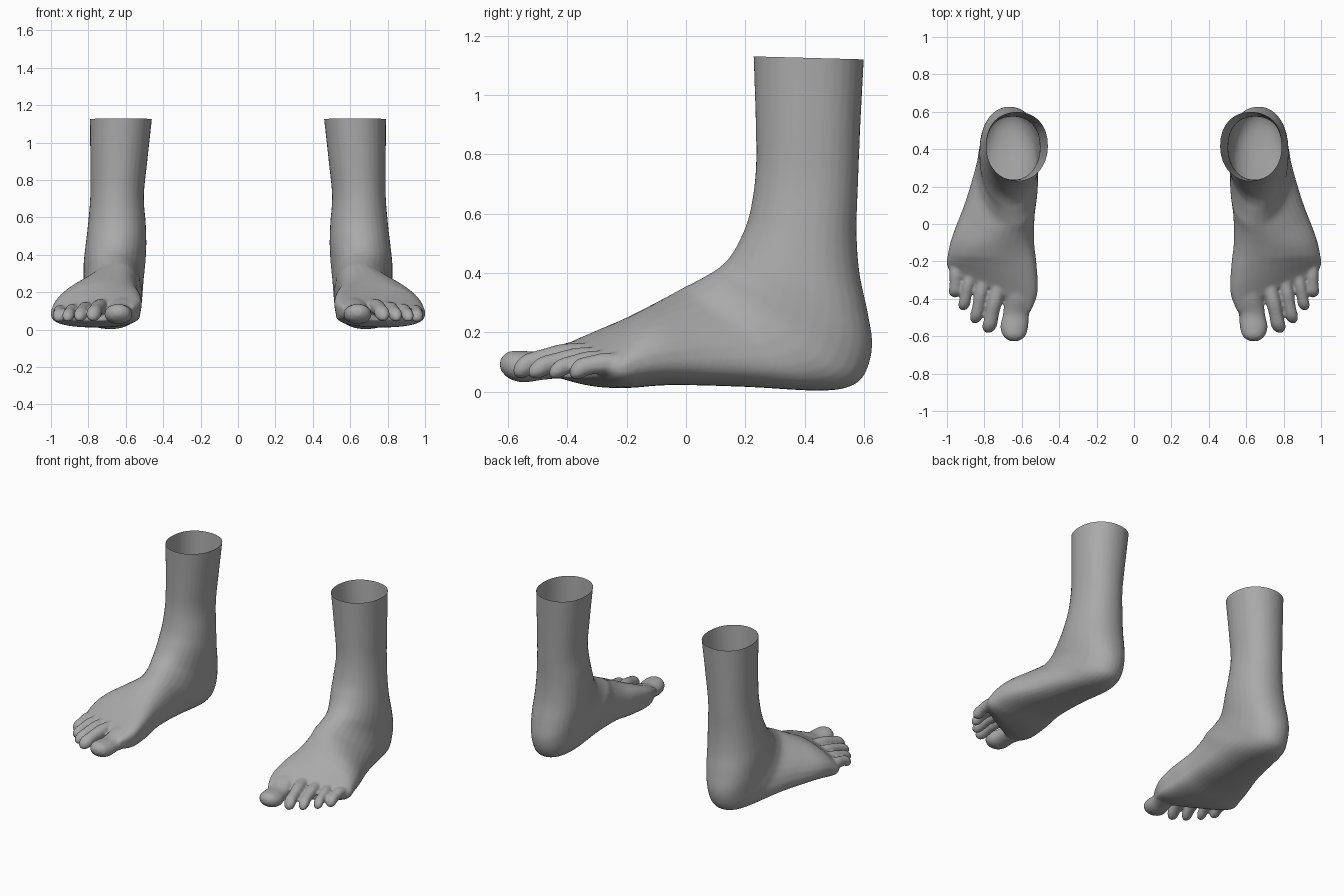
import bpy, bmesh, math
from mathutils import Vector

if "Cube" in bpy.data.objects:
    bpy.data.objects.remove(bpy.data.objects["Cube"])

SIDES = 32


def clamp(v):
    return max(0.0, min(1.0, v))


def spline(rows, steps=5):
    """Catmull-Rom interpolation of section parameters."""
    rows = [Vector(r) for r in rows]
    out = []
    for i in range(len(rows) - 1):
        a, b, c, d = rows[max(i - 1, 0)], rows[i], rows[i + 1], rows[min(i + 2, len(rows) - 1)]
        for k in range(steps):
            t = k / steps
            out.append(0.5 * (2 * b + (c - a) * t + (2 * a - 5 * b + 4 * c - d) * t * t
                              + (3 * b - a - 3 * c + d) * t ** 3))
    return out + [rows[-1]]


def loft(bm, rows, arched=False):
    """Closed loft. Row: top y, top z, bottom y, bottom z, x min, x max."""
    rings = []
    for ty, tz, by, bz, x0, x1 in spline(rows):
        # Towards the toes the section flattens, its ridge moves inward and it slants
        f = clamp((.10 - ty) / .32) if arched else 0
        skew = .55 * clamp((-.18 - ty) / .2) if arched else 0
        m, cx, hw, ring = .5 - .12 * f, (x0 + x1) / 2, (x1 - x0) / 2, []
        for i in range(SIDES):
            a = 2 * math.pi * i / SIDES
            s, c = math.sin(a), math.cos(a)
            h = m + (1 - m) * c if c > 0 else m - m * abs(c) ** (.85 - .2 * f)
            dx = hw * math.copysign(abs(s) ** (.95 - .1 * f), s)
            x = cx + dx - .1 * f * max(c, 0) ** 1.5
            ring.append(bm.verts.new((x, by + (ty - by) * h + skew * dx, bz + (tz - bz) * h)))
        rings.append(ring)
    for r, q in zip(rings, rings[1:]):
        for i in range(SIDES):
            j = (i + 1) % SIDES
            bm.faces.new((r[i], r[j], q[j], q[i]))
    bm.faces.new(rings[0])
    bm.faces.new(rings[-1])


def toe(bm, path):
    """Toe from points x, y, z, half width, half height."""
    loft(bm, [(y, z + rz, y, z - rz, x - rx, x + rx) for x, y, z, rx, rz in path])


bm = bmesh.new()

# Shin, ankle, heel and instep as one bent loft
loft(bm, [
    (.225, 1.20, .604, 1.20, .452, .792),
    (.235, .90, .588, .90, .485, .79),
    (.234, .73, .580, .70, .503, .79),
    (.212, .59, .575, .54, .493, .802),
    (.178, .505, .585, .40, .490, .815),
    (.145, .45, .612, .27, .495, .825),
    (.108, .415, .628, .16, .503, .827),
    (.070, .392, .608, .07, .508, .827),
    (.030, .37, .560, .02, .512, .835),
    (-.01, .35, .450, .003, .515, .85),
    (-.06, .322, .20, .016, .532, .905),
    (-.13, .285, -.05, .022, .537, .977),
    (-.21, .245, -.20, .012, .528, 1.0),
    (-.30, .20, -.30, .018, .525, 1.0),
    (-.385, .15, -.375, .048, .575, .982),
], arched=True)

# Big toe
toe(bm, [(.62, -.30, .11, .088, .075), (.612, -.40, .105, .083, .060),
         (.630, -.48, .088, .070, .048), (.64, -.55, .084, .074, .053),
         (.64, -.60, .090, .058, .044), (.64, -.627, .092, .022, .016)])

# Four small toes: base, tip, radius
for base, tip, r in [((.725, -.33, .125), (.780, -.582, .070), .038),
                     ((.800, -.28, .115), (.850, -.531, .065), .034),
                     ((.872, -.25, .105), (.914, -.462, .062), .031),
                     ((.948, -.20, .090), (.957, -.392, .064), .034)]:
    path = []
    for f, w in [(0, 1.05), (.35, 1.05), (.62, .95), (.84, 1.03), (.95, .74), (1, .3)]:
        p = Vector(base).lerp(Vector(tip), f)
        lift = .017 * math.sin(math.pi * f)
        path.append((p.x, p.y, p.z + lift, r * w, r * w))
    toe(bm, path)

bmesh.ops.recalc_face_normals(bm, faces=bm.faces)
mesh = bpy.data.meshes.new("right_foot")
bm.to_mesh(mesh)
bm.free()
right = bpy.data.objects.new("right_foot", mesh)
bpy.context.collection.objects.link(right)
bpy.context.view_layer.objects.active = right
right.select_set(True)

# Fuse the toes into the foot and soften the joins
rm = right.modifiers.new("fuse", 'REMESH')
rm.mode = 'VOXEL'
rm.voxel_size = 0.008
sm = right.modifiers.new("soften", 'SMOOTH')
sm.factor = 0.5
sm.iterations = 7
for name in ("fuse", "soften"):
    bpy.ops.object.modifier_apply(modifier=name)

# Cut the shin open at the top
mesh = right.data
bm = bmesh.new()
bm.from_mesh(mesh)
bmesh.ops.bisect_plane(bm, geom=bm.verts[:] + bm.edges[:] + bm.faces[:], dist=1e-5,
                       plane_co=(0, .225, 1.13), plane_no=(0, .027, 1), clear_outer=True)
bm.to_mesh(mesh)
bm.free()

skin = bpy.data.materials.new("grey skin")
skin.diffuse_color = (.4, .4, .4, 1)
skin.use_nodes = True
skin.node_tree.nodes["Principled BSDF"].inputs["Base Color"].default_value = skin.diffuse_color
mesh.materials.clear()
mesh.materials.append(skin)
for p in mesh.polygons:
    p.use_smooth = True
    p.material_index = 0

# Mirrored left foot
bm = bmesh.new()
bm.from_mesh(mesh)
for v in bm.verts:
    v.co.x = -v.co.x
bmesh.ops.reverse_faces(bm, faces=bm.faces)
left_mesh = mesh.copy()
left_mesh.name = "left_foot"
bm.to_mesh(left_mesh)
bm.free()
left = bpy.data.objects.new("left_foot", left_mesh)
bpy.context.collection.objects.link(left)
